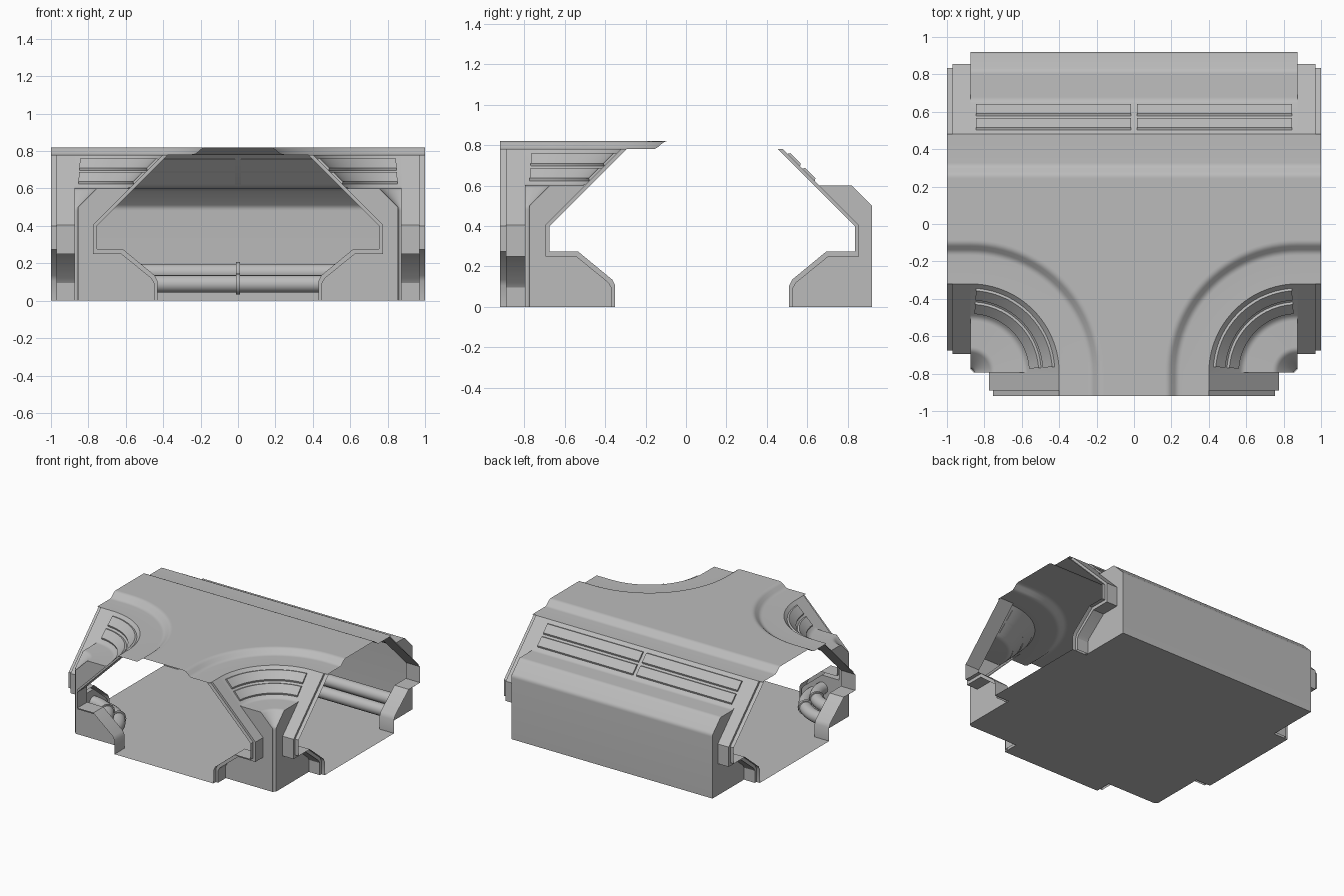
import bpy, bmesh, math
from mathutils import Vector

if "Cube" in bpy.data.objects:
    bpy.data.objects.remove(bpy.data.objects["Cube"])

CX, CY = 0.875, -0.795      # axis of the rounded front corners
AX = 0.08                   # y of the side corridor's centre line
BACK = 0.955                # back wall: y = BACK - r
END, STEP, OUT = 0.875, 0.97, 1.0


def mat(name, c):
    m = bpy.data.materials.new(name)
    m.diffuse_color = (c, c, c, 1)
    m.use_nodes = True
    m.node_tree.nodes["Principled BSDF"].inputs["Base Color"].default_value = m.diffuse_color
    return m


GREY = mat("light_grey", 0.5)


def make(name, build):
    bm = bmesh.new()
    build(bm)
    bmesh.ops.remove_doubles(bm, verts=bm.verts, dist=1e-5)
    bmesh.ops.recalc_face_normals(bm, faces=bm.faces)
    me = bpy.data.meshes.new(name)
    bm.to_mesh(me)
    bm.free()
    me.materials.append(GREY)
    ob = bpy.data.objects.new(name, me)
    bpy.context.collection.objects.link(ob)
    bpy.ops.object.select_all(action='DESELECT')
    ob.select_set(True)
    bpy.context.view_layer.objects.active = ob
    bpy.ops.object.shade_smooth_by_angle(angle=math.radians(30))
    return ob


def sweep(bm, section, frames, closed=False, caps=False):
    """Carry a 2D section (r, z) through a list of placing functions."""
    rows = [[bm.verts.new(f(r, z)) for r, z in section] for f in frames]
    n = len(section)
    for a, b in zip(rows, rows[1:]):
        for i in range(n if closed else n - 1):
            j = (i + 1) % n
            bm.faces.new((a[i], a[j], b[j], b[i]))
    if caps:
        bm.faces.new(rows[0])
        bm.faces.new(rows[-1])


def soften(pts, d=0.018, seg=4):
    """Round the inner corners of an open profile."""
    out = [pts[0]]
    for p, q, s in zip(pts, pts[1:], pts[2:]):
        p, q, s = Vector(p), Vector(q), Vector(s)
        a, b = q + (p - q).normalized() * d, q + (s - q).normalized() * d
        for i in range(seg + 1):
            t = i / seg
            out.append(tuple(a * (1 - t) ** 2 + q * 2 * t * (1 - t) + b * t * t))
    return out + [pts[-1]]


# Placing functions: rounded corner, its straight ends, and the back wall
def arc(s, deg):
    c, k = math.cos(math.radians(deg)), math.sin(math.radians(deg))
    return lambda r, z: Vector((s * (CX - r * c), CY + r * k, z))


def arcs(s, a=0, b=90, n=24):
    return [arc(s, a + (b - a) * i / n) for i in range(n + 1)]


def corner_path(s):
    first = lambda r, z: Vector((s * (CX - r), -0.92, z))
    last = lambda r, z: Vector((s * OUT, CY + r, z))
    return [first] + arcs(s) + [last]


def back(x):
    return lambda r, z: Vector((x, BACK - r, z))


# Outer shell: walls, ledge and sloped shoulder, then the raised roof border
LOW = [(0.02, 0), (0.02, 0.5), (0.12, 0.6), (0.295, 0.6), (0.475, 0.78)]
LOW_BACK = [(0.035, 0), (0.035, 0.5), (0.135, 0.6)] + LOW[3:]
HIGH = [(0.475, 0.78), (0.645, 0.78), (0.69, 0.82), (0.712, 0.82)]


def shell(bm):
    for s in (-1, 1):
        sweep(bm, soften(LOW), arcs(s))
        sweep(bm, soften(HIGH), corner_path(s))
    sweep(bm, soften(LOW_BACK), [back(-END), back(END)])
    sweep(bm, soften(HIGH), [back(-OUT), back(OUT)])


def roof(bm):
    r, z = HIGH[-1]
    loop = [f(r, z) for f in corner_path(1)]
    loop += [back(OUT)(r, z), back(-OUT)(r, z)]
    loop += [f(r, z) for f in reversed(corner_path(-1))]
    bm.faces.new([bm.verts.new(p) for p in loop])


def floor(bm):
    half = [(0.43, -0.92), (0.43, CY), (0.855, CY), (CX, CY + 0.02), (CX, -0.35),
            (OUT, -0.35), (OUT, 0.51), (CX, 0.51), (CX, 0.92)]
    loop = half + [(-x, y) for x, y in reversed(half)]
    bm.faces.new([bm.verts.new((x, y, 0)) for x, y in loop])


make("outer_shell", shell)
make("roof_panel", roof)
make("floor", floor)

# Doorway frames: h is the distance from the corridor's centre line
INNER = [(0.375, 0.78), (0.755, 0.4), (0.755, 0.275), (0.615, 0.275),
         (0.445, 0.135), (0.43, 0.105), (0.43, 0)]
OUTER = [(0.4, 0.78), (0.775, 0.405), (0.775, 0.25), (0.625, 0.25),
         (0.465, 0.12), (0.45, 0.095), (0.45, 0)]


def frame(place, wall):
    def build(bm):
        at = lambda d: (lambda h, z: place(h, z, d))
        sweep(bm, OUTER, [at(END), at(STEP)])
        sweep(bm, INNER, [at(END), at(OUT)])
        # stepped rim between the two layers
        a = [bm.verts.new(place(h, z, STEP)) for h, z in OUTER]
        b = [bm.verts.new(place(h, z, STEP)) for h, z in INNER]
        for i in range(len(a) - 1):
            bm.faces.new((a[i], a[i + 1], b[i + 1], b[i]))
        # end plate closing the wall cavity
        plate = [(0.58, 0.6)] + OUTER[1:] + [(wall, 0), (wall, 0.5), (wall - 0.1, 0.6)]
        bm.faces.new([bm.verts.new(place(h, z, END)) for h, z in plate])
    return build


for s, side in ((-1, "left"), (1, "right")):
    make(side + "_door_back_frame",
         frame(lambda h, z, d: Vector((s * d, AX + h, z)), 0.84))
    make(side + "_door_front_frame",
         frame(lambda h, z, d: Vector((s * d, AX - h, z)), 0.855))
    make("front_door_" + side + "_frame",
         frame(lambda h, z, d: Vector((s * h, AX - d, z)), 0.855))


# Raised vent strips on the sloped shoulder
def strip(r0, r1, lift=0.012, e=0.006):
    up = lift / math.sqrt(2)
    pt = lambda r, k: (r - k, r + 0.305 + k)
    return [pt(r0, -0.002), pt(r0 + e, up), pt(r1 - e, up), pt(r1, -0.002)]


def vents(bm):
    for sec in (strip(0.317, 0.38), strip(0.39, 0.453)):
        for s in (-1, 1):
            sweep(bm, sec, arcs(s, 4, 86), True, True)
            sweep(bm, sec, [back(s * 0.015), back(s * 0.845)], True, True)


make("vent_strips", vents)


# Pipe pairs low in the wall cavity, with a clamp in the middle of each run
def ring(r, z, rad, n=16):
    return [(r + rad * math.cos(2 * math.pi * i / n),
             z + rad * math.sin(2 * math.pi * i / n)) for i in range(n)]


def pipes(rad, arc_range, half):
    def build(bm):
        for r, z in ((0.325, 0.09), (0.245, 0.15)):
            for s in (-1, 1):
                sweep(bm, ring(r, z, rad), arcs(s, *arc_range), True, True)
            sweep(bm, ring(r, z, rad), [back(-half), back(half)], True, True)
    return build


make("wall_pipes", pipes(0.047, (0, 90), END))
make("pipe_clamps", pipes(0.056, (43, 47, 2), 0.012))
